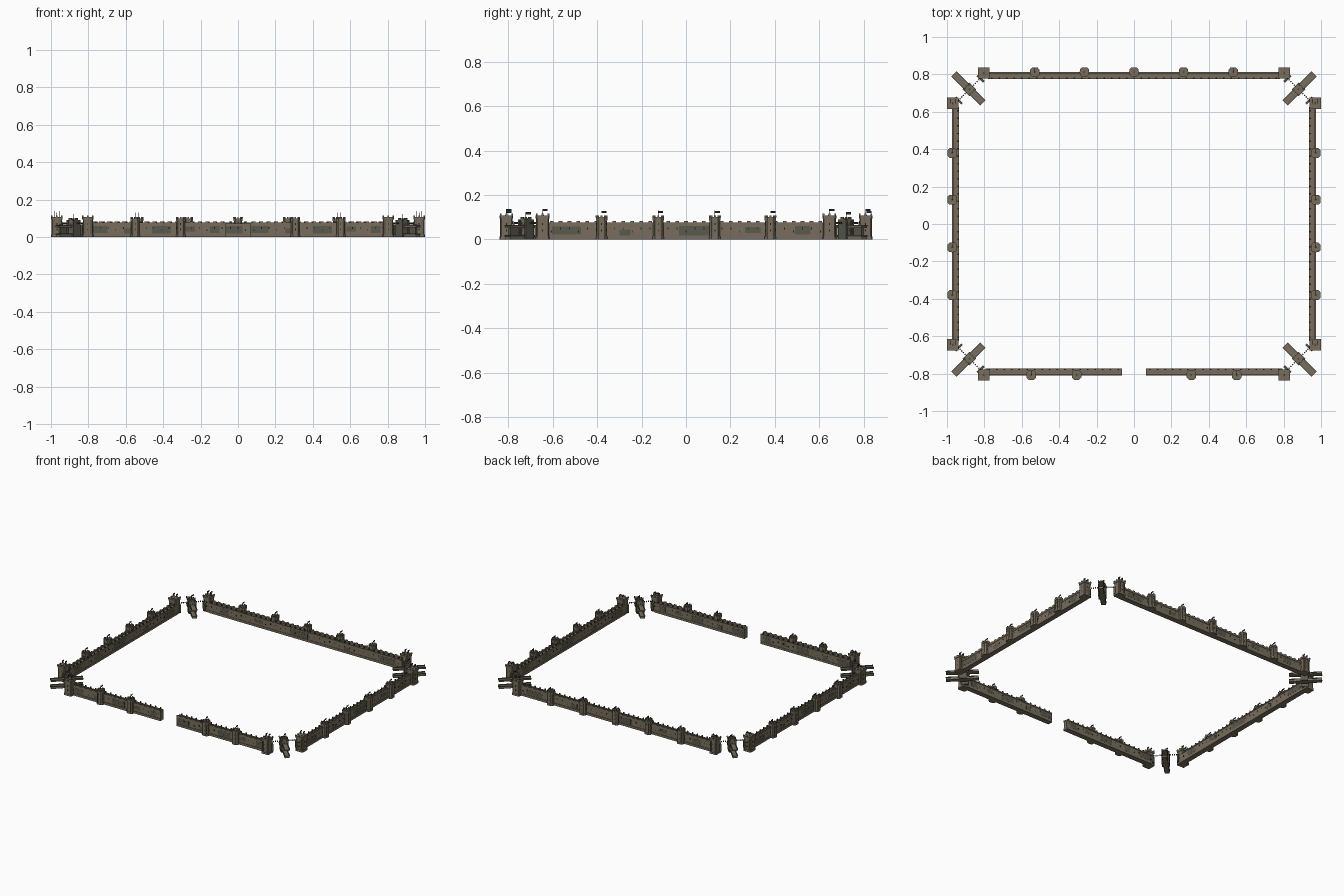
import bpy, bmesh, math
from mathutils import Matrix, Vector

cube = bpy.data.objects.get("Cube")
if cube:
    bpy.data.objects.remove(cube)


def material(name, r, g, b):
    m = bpy.data.materials.new(name)
    m.diffuse_color = (r, g, b, 1)
    m.use_nodes = True
    m.node_tree.nodes["Principled BSDF"].inputs["Base Color"].default_value = (r, g, b, 1)
    return m


MATS = [material("stone", 0.19, 0.155, 0.11),
        material("weathered stone", 0.105, 0.10, 0.075),
        material("dark timber", 0.07, 0.06, 0.045),
        material("slit black", 0.012, 0.012, 0.012),
        material("flag cloth", 0.02, 0.025, 0.035)]
STONE, WORN, TIMBER, BLACK, CLOTH = range(5)


def frame(x, y, angle=0):
    """Local frame: +x runs along the wall, -y points outward."""
    return Matrix.Translation((x, y, 0)) @ Matrix.Rotation(math.radians(angle), 4, "Z")


def box(bm, x0, x1, y0, y1, z0, z1, mat=STONE):
    size = Vector((x1 - x0, y1 - y0, z1 - z0))
    mid = Vector((x0 + x1, y0 + y1, z0 + z1)) / 2
    M = Matrix.Translation(mid) @ Matrix.Diagonal((*size, 1))
    verts = bmesh.ops.create_cube(bm, size=1, matrix=M)["verts"]
    for f in {f for v in verts for f in v.link_faces}:
        f.material_index = mat


def prism(bm, outline, z0, z1, mat=STONE):
    low = [bm.verts.new((x, y, z0)) for x, y in outline]
    face = bm.faces.new(low)
    new = bmesh.ops.extrude_face_region(bm, geom=[face])["geom"]
    top = [v for v in new if isinstance(v, bmesh.types.BMVert)]
    bmesh.ops.translate(bm, vec=(0, 0, z1 - z0), verts=top)
    for f in {f for v in low + top for f in v.link_faces}:
        f.material_index = mat


def finish(bm, name, M):
    bmesh.ops.recalc_face_normals(bm, faces=bm.faces)
    me = bpy.data.meshes.new(name)
    bm.to_mesh(me)
    bm.free()
    for m in MATS:
        me.materials.append(m)
    ob = bpy.data.objects.new(name, me)
    ob.matrix_world = M
    bpy.context.collection.objects.link(ob)


def curtain_wall(name, M, length):
    bm = bmesh.new()
    h = length / 2
    # plinth, body, walkway parapets
    box(bm, -h, h, -0.020, 0.018, 0, 0.016)
    box(bm, -h, h, -0.016, 0.015, 0.016, 0.066)
    box(bm, -h, h, -0.019, -0.012, 0.064, 0.077)
    box(bm, -h, h, 0.011, 0.018, 0.064, 0.072)
    # merlons and arrow slits
    n = round(length / 0.04)
    for i in range(n):
        x = -h + (i + 0.5) * length / n
        box(bm, x - 0.004, x + 0.004, 0.009, 0.015, 0.070, 0.084, TIMBER)
        box(bm, x - 0.008, x + 0.008, -0.019, -0.013, 0.077, 0.083)
        for y in (-0.0165, 0.0155):
            z = 0.044 if i % 3 else 0.032
            box(bm, x - 0.002, x + 0.002, y - 0.001, y + 0.001, z, z + 0.009, BLACK)
    # weathered patches on both faces
    for k, (t, w, z0, z1) in enumerate([(-0.43, 0.13, 0.022, 0.058), (-0.22, 0.05, 0.018, 0.045),
                                        (0.03, 0.14, 0.018, 0.060), (0.24, 0.07, 0.03, 0.055),
                                        (0.42, 0.07, 0.022, 0.060)]):
        w = w * min(1, length)
        x = t * length
        for y in (-0.0162, 0.0152):
            box(bm, x - w / 2, x + w / 2, y - 0.0006, y + 0.0006, z0, z1, WORN)
    finish(bm, name, M)


def flag(bm, x, y, z, turn):
    # pole, with the cloth kept parallel to one world direction
    box(bm, x - 0.0008, x + 0.0008, y - 0.0008, y + 0.0008, z - 0.02, z + 0.014, BLACK)
    d = Matrix.Rotation(-turn, 2) @ Vector((0, 1))
    side = Vector((-d.y, d.x)) * 0.0007
    a, b = Vector((x, y)), Vector((x, y)) + d * 0.022
    prism(bm, [a - side, b - side, b + side, a + side], z + 0.003, z + 0.013, CLOTH)


def tower(name, M, r, top, chamfer, flags=((0, 0),)):
    bm = bmesh.new()

    def plan(s):
        c = chamfer * s
        return [(-s + c, -s), (s - c, -s), (s, -s + c), (s, s - c),
                (s - c, s), (-s + c, s), (-s, s - c), (-s, -s + c)]
    # footing, shaft, corbelled head
    prism(bm, plan(r), 0, 0.014)
    prism(bm, plan(r * 0.9), 0.014, top - 0.018)
    prism(bm, plan(r), top - 0.022, top - 0.008)
    # corner pilasters and merlons
    for sx in (-1, 1):
        x = sx * r * 0.5
        box(bm, x - 0.003, x + 0.003, -r * 0.95, -r * 0.85, 0.014, top - 0.02, WORN)
        box(bm, x - 0.003, x + 0.003, r * 0.85, r * 0.95, 0.014, top - 0.02, WORN)
    for k in range(8):
        a = math.radians(45 * k)
        e = max(abs(math.cos(a)), abs(math.sin(a)))
        q = r * 0.86 / (e if chamfer < 0.3 or k % 2 == 0 else 1.0)
        x, y = q * math.cos(a), q * math.sin(a)
        box(bm, x - 0.004, x + 0.004, y - 0.004, y + 0.004, top - 0.01, top)
    # slits and hatch
    for z in (0.035, 0.065):
        box(bm, -0.002, 0.002, -r * 0.92, r * 0.92, z, z + 0.01, BLACK)
        box(bm, -r * 0.92, r * 0.92, -0.002, 0.002, z, z + 0.01, BLACK)
    box(bm, -0.004, 0.004, -0.006, 0.006, top - 0.009, top - 0.006, TIMBER)
    turn = M.to_euler().z
    for fx, fy in flags:
        flag(bm, fx * r, fy * r, top + 0.008, turn)
    finish(bm, name, M)


def corner_gate(name, sx, sy):
    M = frame(0.88 * sx, 0.72 * sy, math.degrees(math.atan2(sx, -sy)))
    bm = bmesh.new()
    # lower road and covered upper deck running through the gate
    for z0, z1, w in ((0.0, 0.014, 0.016), (0.052, 0.060, 0.017)):
        box(bm, -w, w, -0.117, 0.103, z0, z1)
        for s in (-1, 1):
            box(bm, s * w - 0.003, s * w + 0.003, -0.117, 0.103, z1 - 0.002, z1 + 0.005, WORN)
    for s in (-1, 1):
        # gate piers, side screens and loose parapet blocks
        box(bm, s * 0.02 - 0.006, s * 0.02 + 0.006, -0.026, 0.026, 0, 0.09, WORN)
        x = s * 0.083
        box(bm, x - 0.006, x + 0.006, -0.022, 0.026, 0.012, 0.066, WORN)
        for k in range(5):
            x = s * (0.032 + 0.013 * k)
            box(bm, x - 0.003, x + 0.003, -0.003, 0.003, 0.07, 0.078, TIMBER)
    finish(bm, name + "_road", M)
    tower(name + "_tower", M, 0.023, 0.102, 0.5)


# long curtain walls
curtain_wall("back_wall", frame(0, 0.793, 180), 1.56)
for side, s in (("left", 1), ("right", -1)):
    curtain_wall(side + "_wall", frame(0.954 * s, 0, 90 * s), 1.25)
    curtain_wall(side + "_front_wall", frame(0.43 * s, -0.79), 0.73)

    # wall towers and corner towers
    for i, y in enumerate((-0.38, -0.125, 0.13, 0.38)):
        tower(f"{side}_wall_tower_{i + 1}", frame(0.972 * s, y, 90 * s), 0.026, 0.108, 0.45)
    for i, x in enumerate((0.307, 0.55)):
        tower(f"{side}_front_tower_{i + 1}", frame(x * s, -0.808), 0.025, 0.108, 0.45)
    for i, x in enumerate((0.265, 0.53)):
        tower(f"{side}_back_tower_{i + 1}", frame(x * s, 0.812, 180), 0.025, 0.108, 0.45)
    for end, e in (("front", -1), ("back", 1)):
        pair = ((-0.4, 0), (0.4, 0))
        tower(f"{side}_{end}_corner_tower", frame(0.803 * s, 0.808 * e), 0.030, 0.116, 0.15, pair)
        tower(f"{side}_{end}_side_tower", frame(0.968 * s, 0.645 * e), 0.031, 0.116, 0.15, pair)
        corner_gate(f"{side}_{end}_gate", s, e)
tower("middle_back_tower", frame(0, 0.812, 180), 0.025, 0.108, 0.45)
